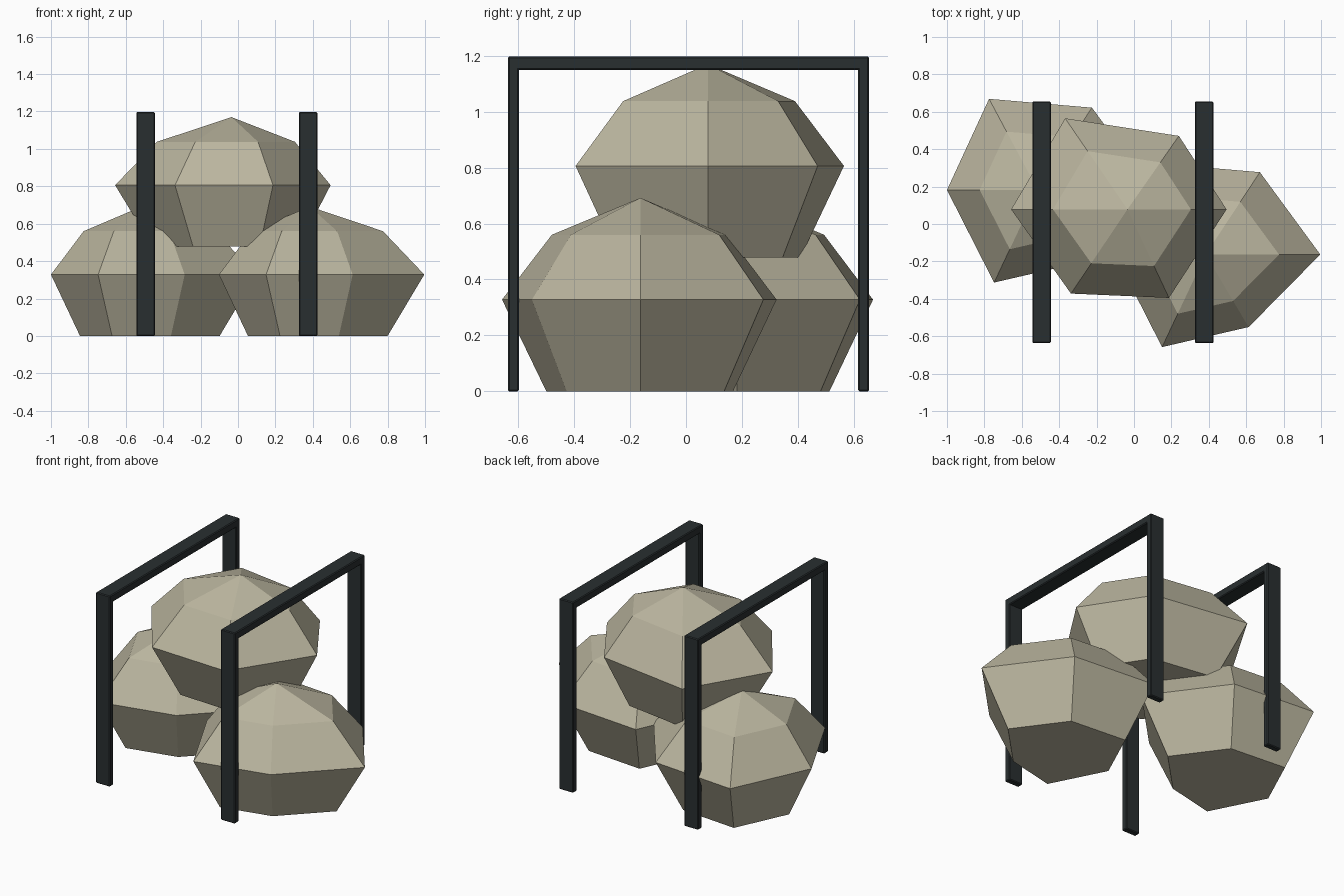
import bpy, bmesh

if "Cube" in bpy.data.objects:
    bpy.data.objects.remove(bpy.data.objects["Cube"])


def material(name, rgb):
    m = bpy.data.materials.new(name)
    m.diffuse_color = (*rgb, 1)
    m.use_nodes = True
    m.node_tree.nodes["Principled BSDF"].inputs["Base Color"].default_value = m.diffuse_color
    return m


cloth = material("pale_cloth", (0.50, 0.47, 0.35))
iron = material("dark_iron", (0.022, 0.028, 0.03))

# Sack profile: (height, scale of the widest outline)
PROFILE = [(0, 0.68), (0.328, 1.0), (0.56, 0.64)]
APEX = 0.692


def add_object(name, bm, mat):
    bmesh.ops.recalc_face_normals(bm, faces=bm.faces)
    mesh = bpy.data.meshes.new(name)
    bm.to_mesh(mesh)
    bm.free()
    mesh.materials.append(mat)
    ob = bpy.data.objects.new(name, mesh)
    bpy.context.collection.objects.link(ob)
    return ob


def sack(name, center, outline):
    cx, cy, cz = center
    bm = bmesh.new()
    rings = [[bm.verts.new((cx + x * s, cy + y * s, cz + z)) for x, y in outline]
             for z, s in PROFILE]
    top = bm.verts.new((cx, cy, cz + APEX))
    n = len(outline)
    bm.faces.new(rings[0])
    for i in range(n):
        j = (i + 1) % n
        for a, b in zip(rings, rings[1:]):
            bm.faces.new((a[i], a[j], b[j], b[i]))
        bm.faces.new((rings[-1][i], rings[-1][j], top))
    return add_object(name, bm, cloth)


def bar(name, lo, hi):
    bm = bmesh.new()
    bmesh.ops.create_cube(bm, size=1)
    for v in bm.verts:
        v.co = [(a + b) / 2 + c * (b - a) for a, b, c in zip(lo, hi, v.co)]
    bmesh.ops.bevel(bm, geom=bm.edges[:], offset=0.005, segments=1, affect='EDGES')
    return add_object(name, bm, iron)


# Two lower sacks share an outline, the upper one is turned around
LOWER = [(0.613, 0), (0.29, 0.44), (-0.26, 0.487), (-0.485, 0), (-0.233, -0.495), (0.23, -0.388)]
UPPER = [(0.53, 0), (0.275, 0.393), (-0.333, 0.487), (-0.622, 0), (-0.302, -0.45), (0.222, -0.473)]
sack("left_sack", (-0.515, 0.182, 0), LOWER)
sack("right_sack", (0.383, -0.163, 0), LOWER)
sack("top_sack", (-0.035, 0.078, 0.478), UPPER)

# Two iron frames straddling the pile
for side, x in (("left", -0.494), ("right", 0.375)):
    x0, x1 = x - 0.049, x + 0.049
    bar(side + "_top_bar", (x0, -0.637, 1.15), (x1, 0.655, 1.198))
    bar(side + "_front_post", (x0, -0.637, 0), (x1, -0.598, 1.17))
    bar(side + "_back_post", (x0, 0.616, 0), (x1, 0.655, 1.17))
